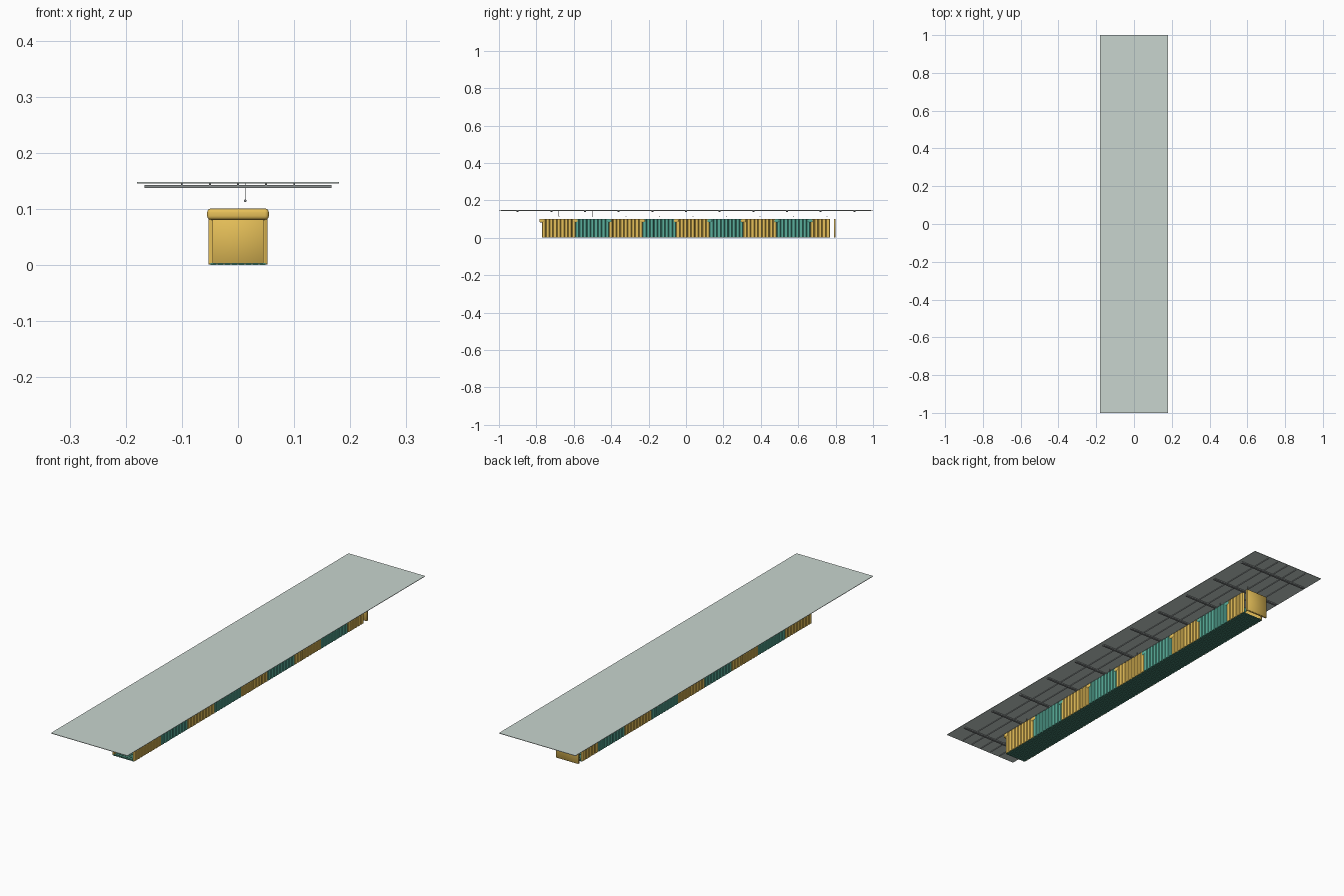
import bpy, bmesh, math
from mathutils import Matrix

if "Cube" in bpy.data.objects:
    bpy.data.objects.remove(bpy.data.objects["Cube"])


def material(name, color):
    m = bpy.data.materials.new(name)
    m.diffuse_color = (*color, 1)
    m.use_nodes = True
    m.node_tree.nodes["Principled BSDF"].inputs["Base Color"].default_value = m.diffuse_color
    return m


YELLOW = material("yellow_cloth", (0.80, 0.53, 0.10))
GREEN = material("green_cloth", (0.10, 0.43, 0.33))
TURF = material("dark_green_floor", (0.06, 0.22, 0.16))
ROOF = material("pale_green_roof", (0.58, 0.66, 0.62))
STEEL = material("dark_steel", (0.25, 0.27, 0.27))


def finish(bm, name, mat):
    bmesh.ops.recalc_face_normals(bm, faces=bm.faces)
    me = bpy.data.meshes.new(name)
    bm.to_mesh(me)
    bm.free()
    ob = bpy.data.objects.new(name, me)
    bpy.context.collection.objects.link(ob)
    me.materials.append(mat)
    return ob


def add_box(bm, lo, hi):
    size = [b - a for a, b in zip(lo, hi)]
    mid = [(a + b) / 2 for a, b in zip(lo, hi)]
    m = Matrix.Translation(mid) @ Matrix.Diagonal((*size, 1))
    bmesh.ops.create_cube(bm, size=1, matrix=m)


def boxes(name, mat, items, bevel=0, segments=1):
    bm = bmesh.new()
    for lo, hi in items:
        add_box(bm, lo, hi)
    ob = finish(bm, name, mat)
    if bevel:
        mod = ob.modifiers.new("round", "BEVEL")
        mod.width, mod.segments = bevel, segments
        for p in ob.data.polygons:
            p.use_smooth = True
    return ob


def pleated_wall(name, mat, y0, y1):
    """Mirrored pair of corrugated side walls between y0 and y1."""
    n = max(1, round((y1 - y0) / 0.02))
    step = (y1 - y0) / n
    path = []
    for i in range(n):
        y = y0 + i * step
        path += [(0.047, y), (0.053, y + step * 0.15),
                 (0.053, y + step * 0.85)]
    path.append((0.047, y1))
    bm = bmesh.new()
    for side in (-1, 1):
        outline = path + [(0.045, y1), (0.045, y0)]
        f = bm.faces.new([bm.verts.new((side * x, y, 0.002)) for x, y in outline])
        top = bmesh.ops.extrude_face_region(bm, geom=[f])["geom"]
        verts = [g for g in top if isinstance(g, bmesh.types.BMVert)]
        bmesh.ops.translate(bm, verts=verts, vec=(0, 0, 0.097))
    return finish(bm, name, mat)


# roof sheet
boxes("roof_sheet", ROOF, [((-0.18, -1, 0.146), (0.18, 1, 0.148))])

# roof framing below the sheet
boxes("roof_cross_beams", STEEL,
      [((-0.167, -0.9 + 0.18 * i - 0.005, 0.138), (0.167, -0.9 + 0.18 * i + 0.005, 0.143))
       for i in range(11)])
boxes("roof_long_rails", STEEL,
      [((x - 0.0015, -0.99, 0.143), (x + 0.0015, 0.99, 0.146))
       for x in (-0.10, -0.05, 0, 0.05, 0.10)])

# floor of lengthwise strips on a thin base
strips = [((-0.05 + 0.0125 * i + 0.001, -0.77, 0), (-0.05 + 0.0125 * (i + 1) - 0.001, 0.77, 0.004))
          for i in range(8)]
boxes("floor_strips", TURF, strips)
boxes("floor_base", TURF, [((-0.05, -0.77, 0.0015), (0.05, 0.77, 0.003))])

# bays: pleated side walls in alternating colours, header roll at each boundary
edges = [-0.77 + 0.1793 * i for i in range(9)] + [0.77]
roll_mats = [YELLOW, YELLOW, GREEN, YELLOW, YELLOW, GREEN, YELLOW, GREEN, GREEN]
for i in range(9):
    pleated_wall(f"pleated_wall_{i + 1}", GREEN if i % 2 else YELLOW, edges[i], edges[i + 1])
    y = edges[i]
    boxes(f"header_roll_{i + 1}", roll_mats[i],
          [((-0.055, y - 0.014, 0.081), (0.055, y + 0.014, 0.101))], 0.007, 4)

# free-standing end panel
boxes("end_panel", YELLOW, [((-0.053, 0.79, 0.001), (0.053, 0.799, 0.1))], 0.001)

# hanging cords with small bobs, one in the middle of each bay
bm = bmesh.new()
for i in range(9):
    y = edges[i] + 0.09
    bmesh.ops.create_cone(bm, cap_ends=True, segments=6, radius1=0.0006, radius2=0.0006,
                          depth=0.03, matrix=Matrix.Translation((0.013, y, 0.131)))
    bmesh.ops.create_uvsphere(bm, u_segments=10, v_segments=6, radius=0.0025,
                              matrix=Matrix.Translation((0.013, y, 0.115)))
finish(bm, "hanging_cords", STEEL)
